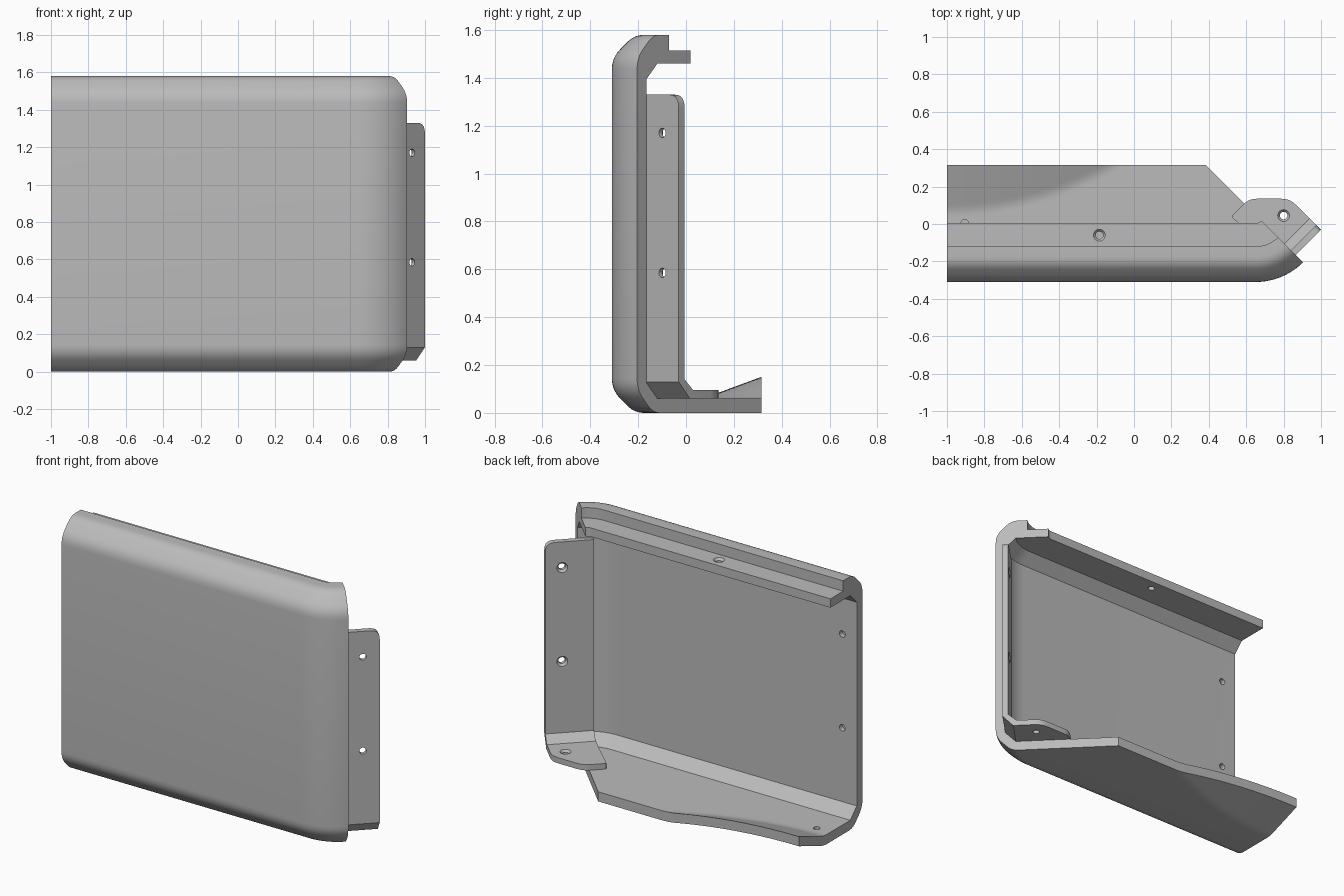
import bpy, bmesh, math
from mathutils import Vector

cube = bpy.data.objects.get("Cube")
if cube:
    bpy.data.objects.remove(cube, do_unlink=True)

grey = bpy.data.materials.new("plain grey")
grey.use_nodes = True
grey.diffuse_color = (0.5, 0.5, 0.5, 1)
grey.node_tree.nodes["Principled BSDF"].inputs["Base Color"].default_value = (0.5, 0.5, 0.5, 1)

X, Y, Z = Vector((1, 0, 0)), Vector((0, 1, 0)), Vector((0, 0, 1))
CORNER = Vector((0.65, 0.05, 0))          # pivot of the curved end
U = Vector((1, 1, 0)).normalized()        # along the bracket
V = Vector((-1, 1, 0)).normalized()       # inward from the bracket
BRACKET = Vector((0.865, -0.165, 0))


def finish(name, bm):
    bmesh.ops.recalc_face_normals(bm, faces=bm.faces)
    mesh = bpy.data.meshes.new(name)
    bm.to_mesh(mesh)
    bm.free()
    obj = bpy.data.objects.new(name, mesh)
    bpy.context.collection.objects.link(obj)
    mesh.materials.append(grey)
    return obj


def loft(name, loops):
    """Closed solid through matching loops of points."""
    bm = bmesh.new()
    rings = [[bm.verts.new(p) for p in loop] for loop in loops]
    n = len(rings[0])
    for a, b in zip(rings, rings[1:]):
        for i in range(n):
            j = (i + 1) % n
            bm.faces.new((a[i], a[j], b[j], b[i]))
    bm.faces.new(rings[0])
    bm.faces.new(rings[-1])
    return finish(name, bm)


def prism(name, pts, origin, a, b, depth):
    base = [origin + a * p + b * q for p, q in pts]
    return loft(name, [base, [p + depth for p in base]])


def rounded(pts, steps=5):
    """Outline from (x, y, cut); corners with a cut are rounded."""
    out = []
    for i, (x, y, cut) in enumerate(pts):
        c = Vector((x, y))
        if not cut:
            out.append(c)
            continue
        p = c + (Vector(pts[i - 1][:2]) - c).normalized() * cut
        q = c + (Vector(pts[(i + 1) % len(pts)][:2]) - c).normalized() * cut
        for k in range(steps + 1):
            t = k / steps
            out.append(p * (1 - t) ** 2 + c * 2 * t * (1 - t) + q * t * t)
    return out


def drill(obj, centre, axis, r1, depth, r2=None):
    """Round hole starting at centre and running along axis."""
    bm = bmesh.new()
    bmesh.ops.create_cone(bm, cap_ends=True, segments=24, radius1=r1,
                          radius2=r1 if r2 is None else r2, depth=depth)
    cutter = finish("hole_cutter", bm)
    cutter.rotation_mode = 'QUATERNION'
    cutter.rotation_quaternion = Z.rotation_difference(axis)
    cutter.location = centre + axis * depth / 2
    cutter.hide_render = True
    mod = obj.modifiers.new("hole", 'BOOLEAN')
    mod.operation, mod.solver, mod.object = 'DIFFERENCE', 'EXACT', cutter
    bpy.context.view_layer.objects.active = obj
    bpy.context.view_layer.update()
    bpy.ops.object.modifier_apply(modifier=mod.name)
    bpy.data.objects.remove(cutter, do_unlink=True)


def screw_hole(obj, centre, axis):
    """Through hole with a countersink; centre lies on the entry face."""
    drill(obj, centre - axis * 0.02, axis, 0.02, 0.12)
    drill(obj, centre - axis * 0.005, axis, 0.036, 0.021, 0.018)


# Shell: front wall, top lip and floor strip swept round the curved end
SEAM = 0.04
profile = rounded([
    (SEAM, 0, 0), (-0.215, 0, 0.04), (-0.31, 0.095, 0.05),
    (-0.31, 1.485, 0.05), (-0.215, 1.58, 0.04), (-0.12, 1.58, 0),
    (-0.12, 1.515, 0), (0.005, 1.515, 0), (0.005, 1.46, 0),
    (-0.19, 1.46, 0), (-0.254, 1.395, 0), (-0.254, 0.125, 0),
    (-0.19, 0.06, 0), (SEAM, 0.06, 0)])
loops = [[Vector((-1, y, z)) for y, z in profile]]
for k in range(11):
    ang = math.radians(45) * k / 10
    out = Vector((math.sin(ang), -math.cos(ang), 0))
    loops.append([CORNER + out * (CORNER.y - y) + Z * z for y, z in profile])
shell = loft("shell", loops)
for z in (0.585, 1.17):
    drill(shell, Vector((-0.9, -0.24, z)), -Y, 0.02, 0.045)
drill(shell, Vector((-0.905, 0.005, 0.08)), -Z, 0.02, 0.05)
screw_hole(shell, Vector((-0.185, -0.06, 1.515)), -Z)

# Floor plate: slanted end, one rear corner folded upward
bm = bmesh.new()
bmesh.ops.create_grid(bm, x_segments=60, y_segments=24, size=1)
for v in bm.verts:
    y = SEAM + (0.315 - SEAM) * (v.co.y + 1) / 2
    x = -1 + (1.7 - y) * (v.co.x + 1) / 2
    fold = 0.04 + 0.275 * (max(0, x + 1) / 0.95) ** 2
    d = max(0, y - fold) if x < -0.05 else 0
    lift = d * d / 0.12 if d < 0.06 else d - 0.03
    v.co = (x, y, 0.37 * lift)
top = bmesh.ops.extrude_face_region(bm, geom=bm.faces[:])["geom"]
bmesh.ops.translate(bm, vec=Z * 0.06,
                    verts=[g for g in top if isinstance(g, bmesh.types.BMVert)])
floor_plate = finish("floor_plate", bm)

# Bracket: upright tab, sloped bend and foot
START, END, THICK = -0.09, 0.19, 0.035
tab = prism("bracket_tab", rounded([
    (START, 0.14, 0), (END, 0.14, 0), (END, 1.33, 0.055), (START, 1.33, 0)]),
    BRACKET, U, Z, V * THICK)
for z in (0.585, 1.17):
    screw_hole(tab, BRACKET + U * 0.093 + V * THICK + Z * z, -V)

prism("bracket_bend", [
    (0, 0.14), (0, 0.13), (0.065, 0.061), (0.085, 0.061),
    (0.085, 0.096), (THICK, 0.14)],
    BRACKET + U * START, V, Z, U * (END - START))

foot = prism("bracket_foot", rounded([
    (0.939, 0.029, 0), (0.833, 0.135, 0.045), (0.615, 0.135, 0.04),
    (0.52, 0.04, 0.01), (0.741, -0.169, 0)]),
    Z * 0.061, X, Y, Z * THICK)
screw_hole(foot, Vector((0.8, 0.045, 0.096)), -Z)

# Smooth the curved surfaces, keep the creases sharp
bpy.ops.object.select_all(action='DESELECT')
for obj in bpy.context.scene.objects:
    if obj.type == 'MESH':
        obj.select_set(True)
        bpy.context.view_layer.objects.active = obj
bpy.ops.object.shade_smooth_by_angle(angle=math.radians(25))
